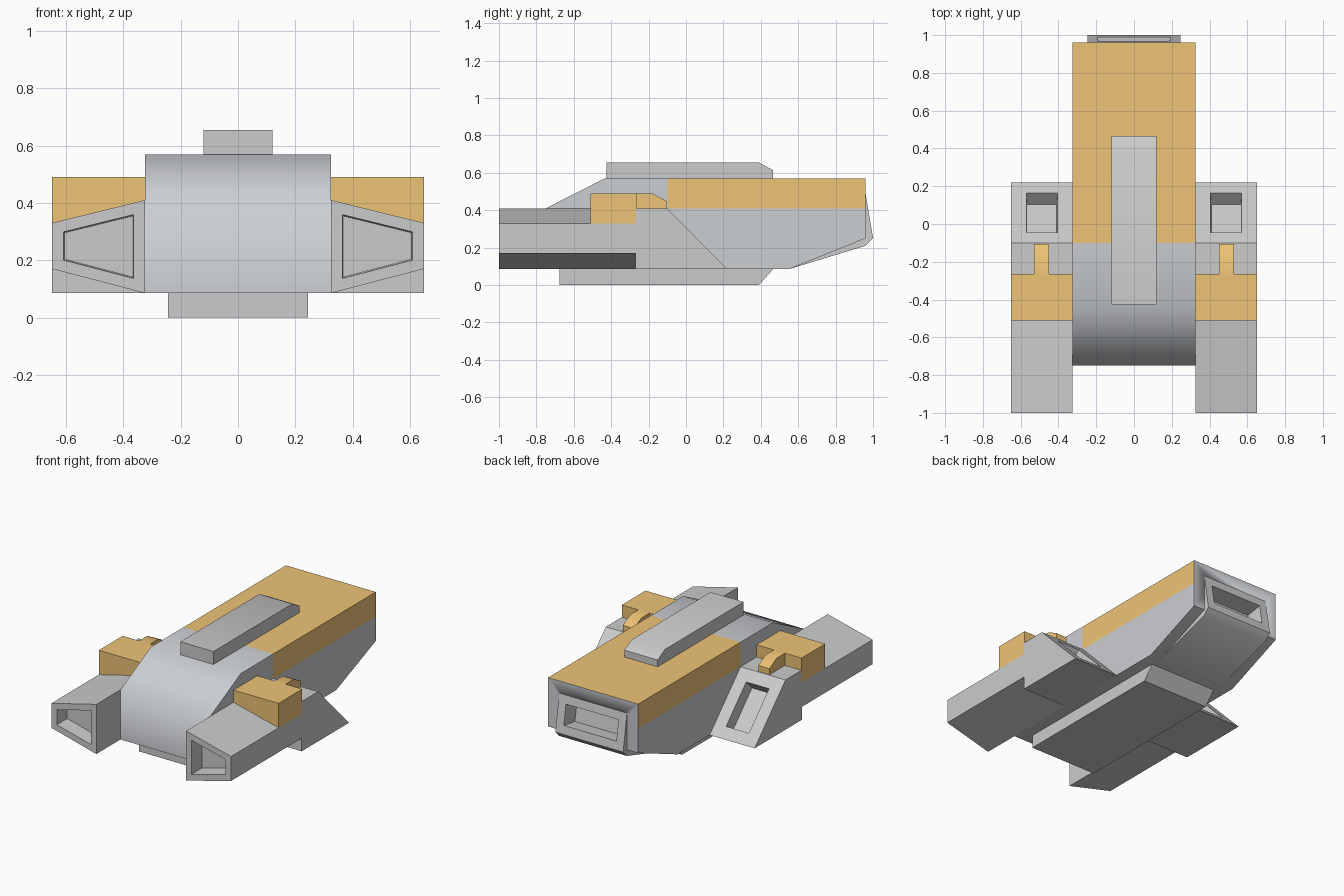
import bpy, bmesh, math
from mathutils import Vector

if "Cube" in bpy.data.objects:
    bpy.data.objects.remove(bpy.data.objects["Cube"])

yellow = bpy.data.materials.new("yellow_paint")
yellow.diffuse_color = (0.85, 0.55, 0.18, 1)
yellow.use_nodes = True
yellow.node_tree.nodes["Principled BSDF"].inputs["Base Color"].default_value = yellow.diffuse_color
grey = bpy.data.materials.new("grey_hull")
grey.diffuse_color = (0.6, 0.62, 0.65, 1)
grey.use_nodes = True
grey.node_tree.nodes["Principled BSDF"].inputs["Base Color"].default_value = grey.diffuse_color


def prism(name, profile, a, b, axis="x", mirror=False, mat=None,
          recess=None, angle=30, edit=None):
    """Extrude a profile from a to b along x (profile = y,z) or y (profile = x,z).
    recess = (face direction, rim width, depth)."""
    bm = bmesh.new()
    put = (lambda p, t: (t, p[0], p[1])) if axis == "x" else (lambda p, t: (p[0], t, p[1]))
    ra = [bm.verts.new(put(p, a)) for p in profile]
    rb = [bm.verts.new(put(p, b)) for p in profile]
    bm.faces.new(ra)
    bm.faces.new(rb)
    n = len(profile)
    for i in range(n):
        j = (i + 1) % n
        bm.faces.new((ra[i], ra[j], rb[j], rb[i]))
    bmesh.ops.recalc_face_normals(bm, faces=bm.faces[:])
    if recess:
        direction, rim, depth = recess
        bm.normal_update()
        d = Vector(direction).normalized()
        face = max(bm.faces, key=lambda f: f.normal.dot(d))
        bmesh.ops.inset_individual(bm, faces=[face], thickness=rim, use_even_offset=True)
        bmesh.ops.inset_individual(bm, faces=[face], thickness=0.004, depth=-depth,
                                   use_even_offset=True)
    if edit:
        edit(bm)
    me = bpy.data.meshes.new(name)
    bm.to_mesh(me)
    bm.free()
    ob = bpy.data.objects.new(name, me)
    bpy.context.collection.objects.link(ob)
    if mat:
        me.materials.append(mat)
    if mirror:
        ob.modifiers.new("mirror", "MIRROR")
    bpy.ops.object.select_all(action="DESELECT")
    ob.select_set(True)
    bpy.context.view_layer.objects.active = ob
    bpy.ops.object.shade_smooth_by_angle(angle=math.radians(angle))
    return ob


def paint_band(bm):
    # split the hull along the paint line and colour the upper rear
    for co, no in (((0, 0, 0.41), (0, 0, 1)), ((0, -0.1, 0), (0, 1, 0))):
        geom = bm.verts[:] + bm.edges[:] + bm.faces[:]
        bmesh.ops.bisect_plane(bm, geom=geom, plane_co=co, plane_no=no)
    bm.normal_update()
    for f in bm.faces:
        c = f.calc_center_median()
        if c.z > 0.41 and c.y > -0.1 and f.normal.y < 0.9:
            f.material_index = 1


# Main hull with painted upper rear
hull = prism("hull", [(-0.75, 0.085), (0.55, 0.085), (0.96, 0.25), (0.96, 0.57),
                      (-0.435, 0.57), (-0.75, 0.41)], -0.325, 0.325,
             mat=grey, angle=65, edit=paint_band)
hull.data.materials.append(yellow)

# Opening in the hull for the exhaust recess
cutter = prism("exhaust_cutter", [(0.82, 0.27), (1.1, 0.27), (1.1, 0.47), (0.82, 0.47)],
               -0.2, 0.2)
cutter.hide_render = True
cutter.hide_viewport = True
cut = hull.modifiers.new("exhaust_opening", "BOOLEAN")
cut.operation = "DIFFERENCE"
cut.solver = "EXACT"
cut.object = cutter

# Rear exhaust
prism("rear_exhaust", [(0.55, 0.085), (0.96, 0.21), (1.0, 0.25), (0.96, 0.49), (0.8, 0.49)],
      -0.245, 0.245, recess=((0, 1, 0.16), 0.055, 0.11))

# Top ridge and belly keel
prism("top_ridge", [(-0.425, 0.5), (0.465, 0.5), (0.465, 0.615), (0.39, 0.655),
                    (-0.425, 0.655)], -0.12, 0.12)
prism("belly_keel", [(-0.675, 0), (0.39, 0), (0.465, 0.085), (0.465, 0.1),
                     (-0.675, 0.1)], -0.245, 0.245)

# Side pods: tapered intake in front, sloped block with vent behind
prism("pod_intake", [(0.325, 0.085), (0.65, 0.17), (0.65, 0.33), (0.325, 0.41)],
      -1.0, -0.27, axis="y", mirror=True, recess=((0, -1, 0), 0.04, 0.1))
prism("pod_rear", [(-0.27, 0.085), (0.22, 0.085), (-0.1, 0.41), (-0.27, 0.41)],
      0.325, 0.65, mirror=True, recess=((0, 1, 1), 0.08, 0.08))

# Painted pod caps with a narrow tail
prism("pod_cap", [(0.325, 0.41), (0.65, 0.33), (0.65, 0.49), (0.325, 0.49)],
      -0.51, -0.265, axis="y", mirror=True, mat=yellow)
prism("pod_cap_tail", [(-0.28, 0.4), (-0.105, 0.4), (-0.105, 0.45), (-0.18, 0.49),
                       (-0.28, 0.49)], 0.45, 0.53, mirror=True, mat=yellow)
